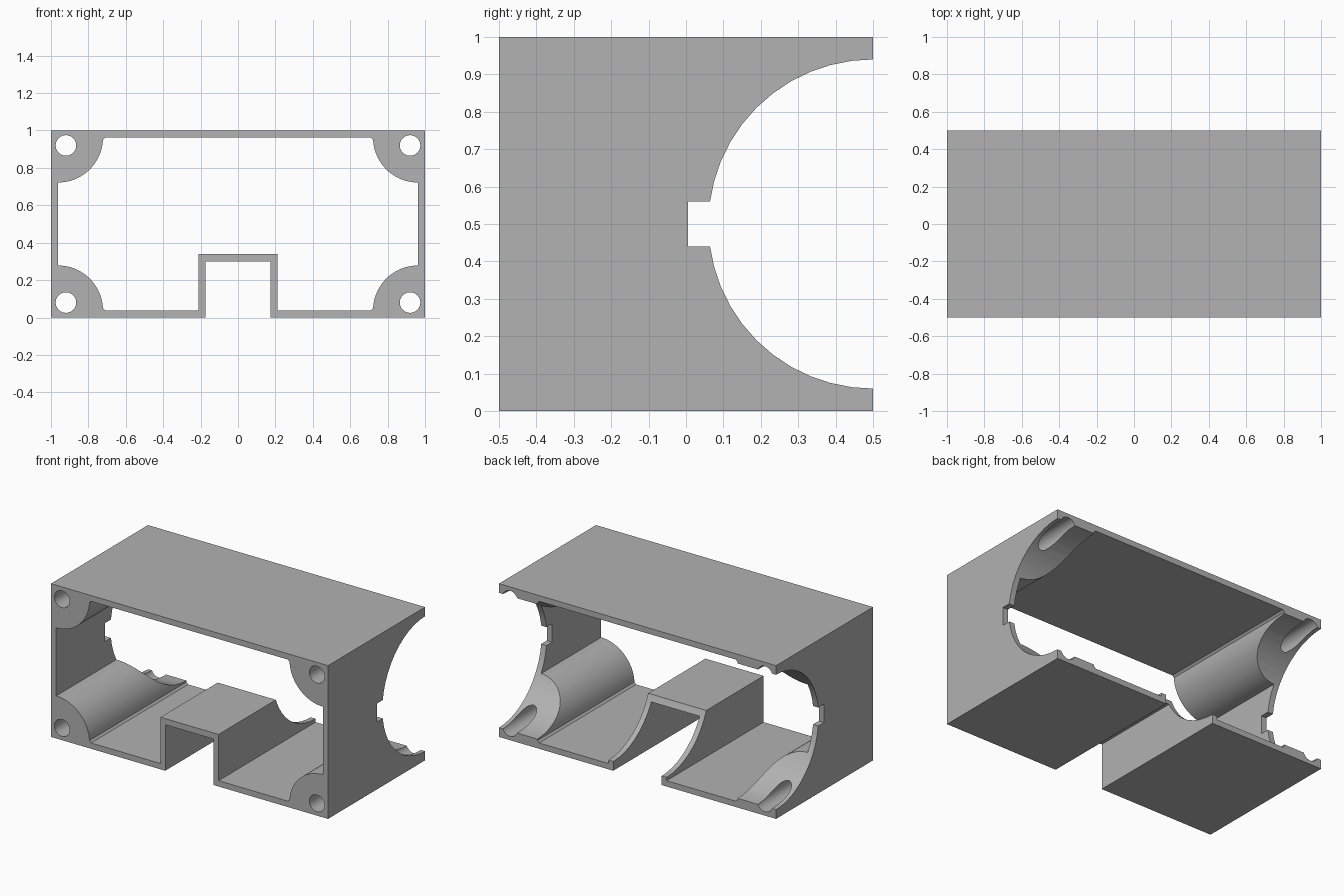
import bpy, bmesh
from math import sin, cos, pi, radians
from mathutils import Vector

if "Cube" in bpy.data.objects:
    bpy.data.objects.remove(bpy.data.objects["Cube"])

WALL = 0.038
LOBE = 0.24

grey = bpy.data.materials.new("plain grey")
grey.use_nodes = True
grey.diffuse_color = (0.445, 0.445, 0.445, 1)
grey.node_tree.nodes["Principled BSDF"].inputs["Base Color"].default_value = grey.diffuse_color


def circle(cx, cy, r, n):
    return [(cx + r * cos(2 * pi * i / n), cy + r * sin(2 * pi * i / n)) for i in range(n)]


def prism(name, profile, place, sweep):
    """Extrude a 2D profile; place maps (u, v) to a 3D start point."""
    bm = bmesh.new()
    face = bm.faces.new([bm.verts.new(place(u, v)) for u, v in profile])
    out = bmesh.ops.extrude_face_region(bm, geom=[face])
    moved = [e for e in out["geom"] if isinstance(e, bmesh.types.BMVert)]
    bmesh.ops.translate(bm, verts=moved, vec=Vector(sweep))
    bmesh.ops.recalc_face_normals(bm, faces=bm.faces)
    mesh = bpy.data.meshes.new(name)
    bm.to_mesh(mesh)
    bm.free()
    mesh.materials.append(grey)
    obj = bpy.data.objects.new(name, mesh)
    bpy.context.collection.objects.link(obj)
    return obj


def along_y(name, profile, y0, y1):
    return prism(name, profile, lambda u, v: (u, y0, v), (0, y1 - y0, 0))


def along_x(name, profile):
    return prism(name, profile, lambda u, v: (-1.2, u, v), (2.4, 0, 0))


# Outer block with the floor channel
half = [(0.175, 0.30), (0.175, 0), (1, 0), (1, 1)]
body = along_y("bracket_housing", half + [(-x, z) for x, z in reversed(half)], -0.5, 0.5)

# Inner cavity: concave screw lobes in the corners and a raised channel cover
side = [(0.21, 0.34), (0.21, WALL), (0.71, WALL)]
cx, cz = 1 - WALL, WALL
arc = [(cx - LOBE * cos(radians(a)), cz + LOBE * sin(radians(a))) for a in range(3, 91, 3)]
arc[-1] = (cx, cz + LOBE)
side += arc + [(x, 1 - z) for x, z in reversed(arc)] + [(0.71, 1 - WALL)]
cutters = [along_y("cavity_cutter", side + [(-x, z) for x, z in reversed(side)], -0.6, 0.6)]

# Screw holes
for sx in (-0.92, 0.92):
    for z in (0.08, 0.92):
        cutters.append(along_y("screw_hole_cutter", circle(sx, z, 0.055, 32), -0.6, 0.6))

# Round rear recess with a small square notch at its deepest point
cutters.append(along_x("round_recess_cutter", circle(0.5, 0.5, 0.44, 48)))
cutters.append(along_x("notch_cutter", [(0.005, 0.44), (0.6, 0.44), (0.6, 0.56), (0.005, 0.56)]))

for cutter in cutters:
    cutter.hide_render = True
    mod = body.modifiers.new(cutter.name, "BOOLEAN")
    mod.operation = "DIFFERENCE"
    mod.solver = "EXACT"
    mod.object = cutter

# Bake the cuts, then drop the cutters
bpy.context.view_layer.update()
baked = bpy.data.meshes.new_from_object(body.evaluated_get(bpy.context.evaluated_depsgraph_get()))
body.modifiers.clear()
body.data = baked
for cutter in cutters:
    bpy.data.objects.remove(cutter)

for obj in bpy.context.selected_objects:
    obj.select_set(False)
body.select_set(True)
bpy.context.view_layer.objects.active = body
bpy.ops.object.shade_smooth_by_angle(angle=radians(25))
